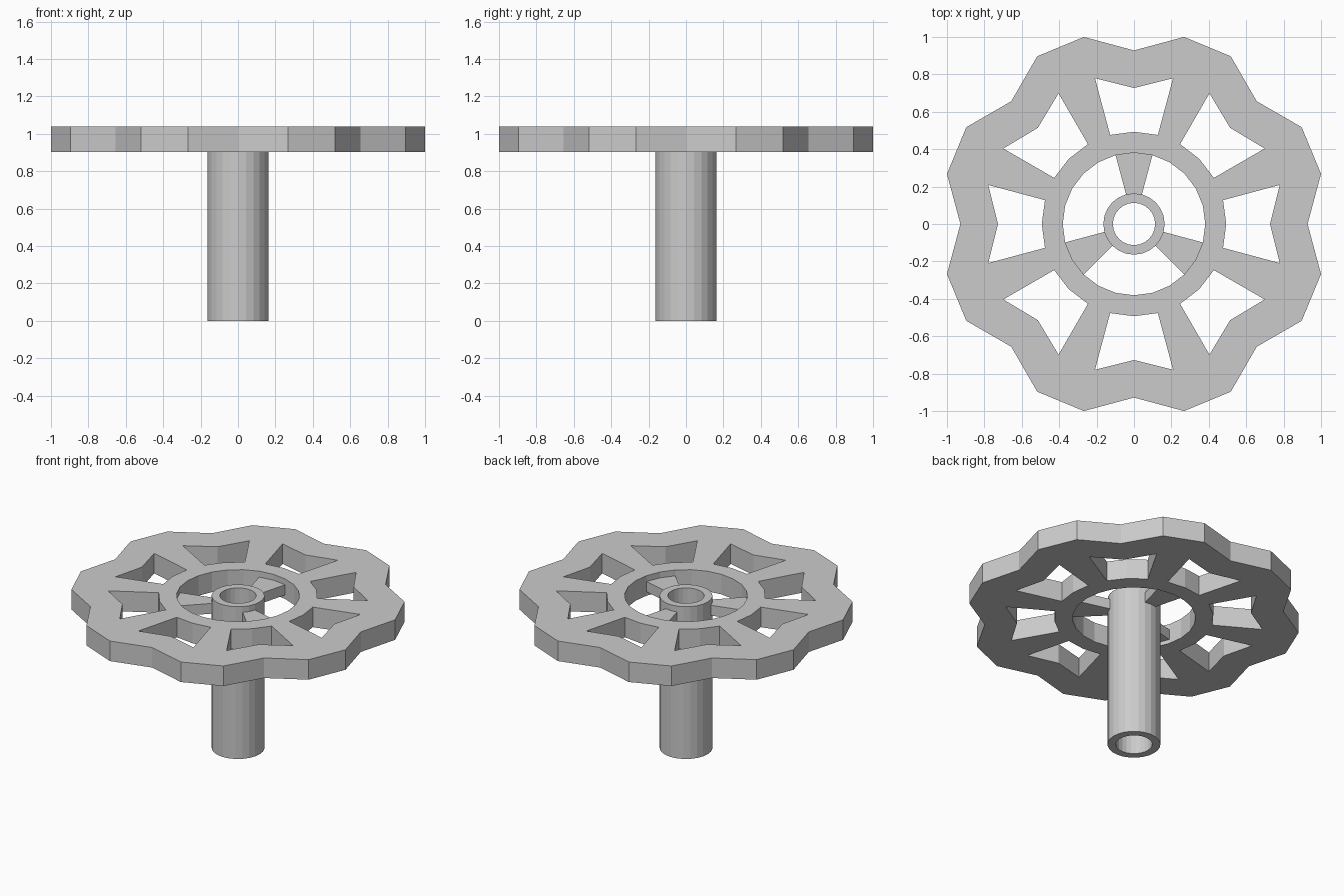
import bpy, bmesh
from math import sin, cos, pi

if "Cube" in bpy.data.objects:
    bpy.data.objects.remove(bpy.data.objects["Cube"])

N = 24  # everything sits on 15 degree steps


def finish(name, bm):
    bmesh.ops.remove_doubles(bm, verts=bm.verts, dist=1e-5)
    bmesh.ops.recalc_face_normals(bm, faces=bm.faces)
    me = bpy.data.meshes.new(name)
    bm.to_mesh(me)
    bm.free()
    ob = bpy.data.objects.new(name, me)
    bpy.context.collection.objects.link(ob)
    return ob


def radial_slab(name, rings, z0, z1, keep):
    """Flat plate from concentric rings; keep(ring, step) picks cells, then it is extruded."""
    bm = bmesh.new()
    grid = [[bm.verts.new((r(i) * cos(i * 2 * pi / N), r(i) * sin(i * 2 * pi / N), z0))
             for i in range(N)] for r in rings]
    for k in range(len(rings) - 1):
        for i in range(N):
            if keep(k, i):
                j = (i + 1) % N
                bm.faces.new((grid[k][i], grid[k + 1][i], grid[k + 1][j], grid[k][j]))
    bmesh.ops.delete(bm, geom=[v for v in bm.verts if not v.link_faces], context='VERTS')
    ext = bmesh.ops.extrude_face_region(bm, geom=bm.faces[:], use_keep_orig=True)
    up = [g for g in ext['geom'] if isinstance(g, bmesh.types.BMVert)]
    bmesh.ops.translate(bm, verts=up, vec=(0, 0, z1 - z0))
    return finish(name, bm)


def circle(r):
    return lambda i: r


def lobed(valley, peak):
    return lambda i: valley if i % 3 == 0 else peak


# Lobed rim with eight windows between tapered spokes
radial_slab("wheel_rim",
            [circle(0.381), circle(0.493), lobed(0.727, 0.807), lobed(0.928, 1.0353)],
            0.903, 1.04, lambda k, i: k != 1 or i % 3 == 1)

# Three recessed inner spokes, at 90, 210 and 330 degrees
radial_slab("hub_spokes", [circle(0.16), circle(0.382)], 0.93, 1.0,
            lambda k, i: i % 8 in (5, 6))

# Hollow stem, open at both ends
stem = radial_slab("stem_tube", [circle(0.113), circle(0.164)], 0.0, 1.04,
                   lambda k, i: True)
for p in stem.data.polygons:
    p.use_smooth = False
